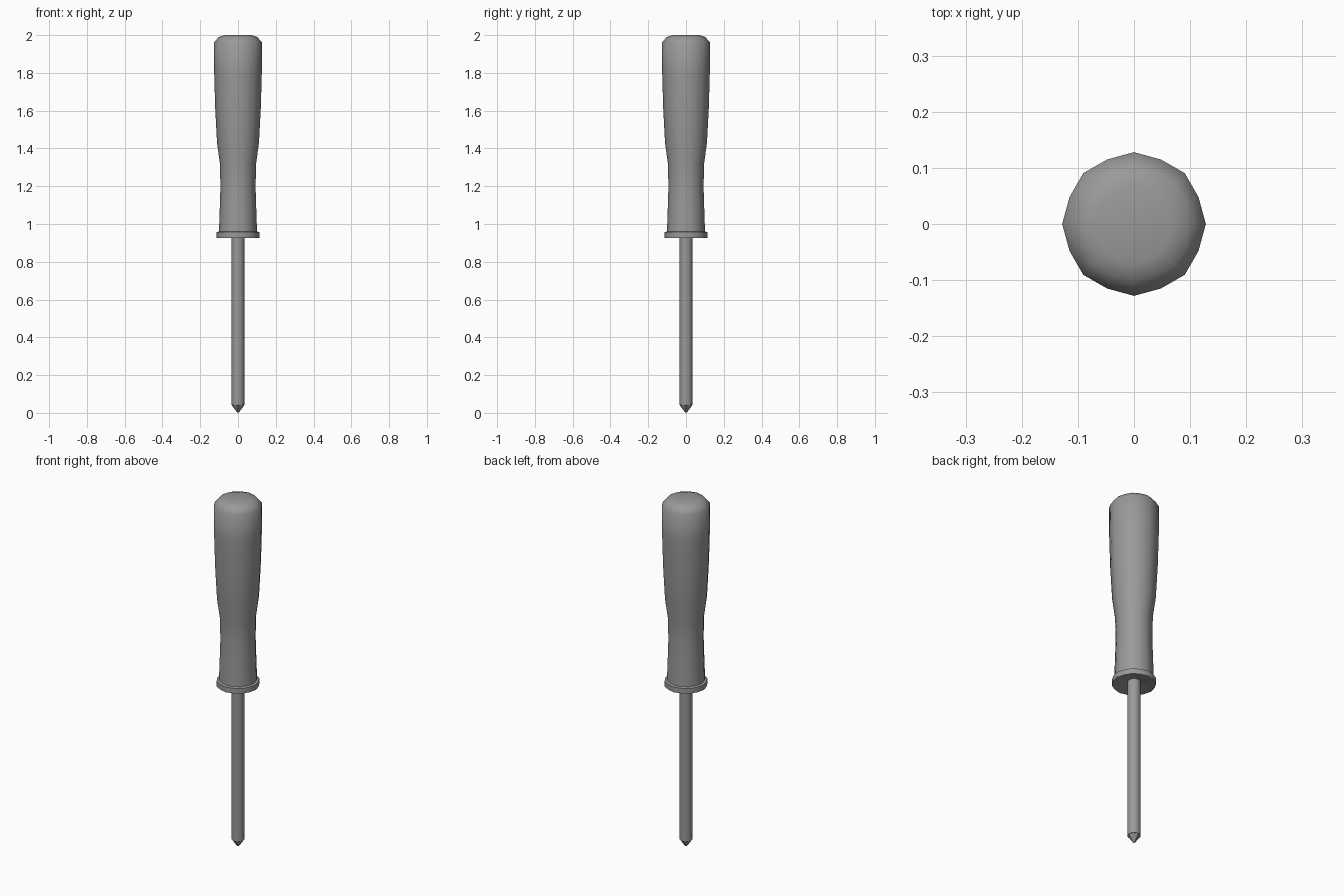
import bpy, bmesh, math

cube = bpy.data.objects.get("Cube")
if cube:
    bpy.data.objects.remove(cube, do_unlink=True)

grey = bpy.data.materials.new("mid_grey")
COLOUR = (0.32, 0.32, 0.32, 1)
grey.diffuse_color = COLOUR
grey.use_nodes = True
grey.node_tree.nodes["Principled BSDF"].inputs["Base Color"].default_value = COLOUR


def lathe(name, profile, sides, flat=1.0, angle=40):
    """Turn (radius, height) points around z; every second side point is pulled in by flat."""
    bm = bmesh.new()
    rings = []
    for r, z in profile:
        if r == 0:
            rings.append([bm.verts.new((0, 0, z))] * sides)
            continue
        ring = []
        for i in range(sides):
            a = math.tau * i / sides
            k = r * (flat if i % 2 else 1)
            ring.append(bm.verts.new((k * math.cos(a), k * math.sin(a), z)))
        rings.append(ring)
    for low, high in zip(rings, rings[1:]):
        for i in range(sides):
            j = (i + 1) % sides
            corners = dict.fromkeys((low[i], low[j], high[j], high[i]))
            bm.faces.new(list(corners))
    bmesh.ops.recalc_face_normals(bm, faces=bm.faces)
    mesh = bpy.data.meshes.new(name)
    bm.to_mesh(mesh)
    bm.free()
    mesh.materials.append(grey)
    obj = bpy.data.objects.new(name, mesh)
    bpy.context.collection.objects.link(obj)
    bpy.ops.object.select_all(action='DESELECT')
    obj.select_set(True)
    bpy.context.view_layer.objects.active = obj
    bpy.ops.object.shade_smooth_by_angle(angle=math.radians(angle))
    return obj


# Waisted grip with a domed end
lathe("handle", [
    (0, 0.95), (0.101, 0.95), (0.096, 1.1), (0.093, 1.2), (0.096, 1.32),
    (0.111, 1.43), (0.121, 1.62), (0.126, 1.8), (0.128, 1.96),
    (0.102, 1.99), (0.07, 2.0), (0, 2.0)], 16, 0.973, 75)

# Collar with a shallow recess underneath
lathe("collar", [
    (0, 0.945), (0.06, 0.94), (0.098, 0.927), (0.113, 0.927),
    (0.113, 0.957), (0.1, 0.961), (0, 0.961)], 16, 0.973, 50)

# Round shaft
lathe("shaft", [(0, 0.042), (0.034, 0.042), (0.034, 0.95), (0, 0.95)], 16)

# Pointed tip
lathe("tip", [(0, 0), (0.008, 0.006), (0.034, 0.042), (0, 0.042)], 8, 0.95, 20)
